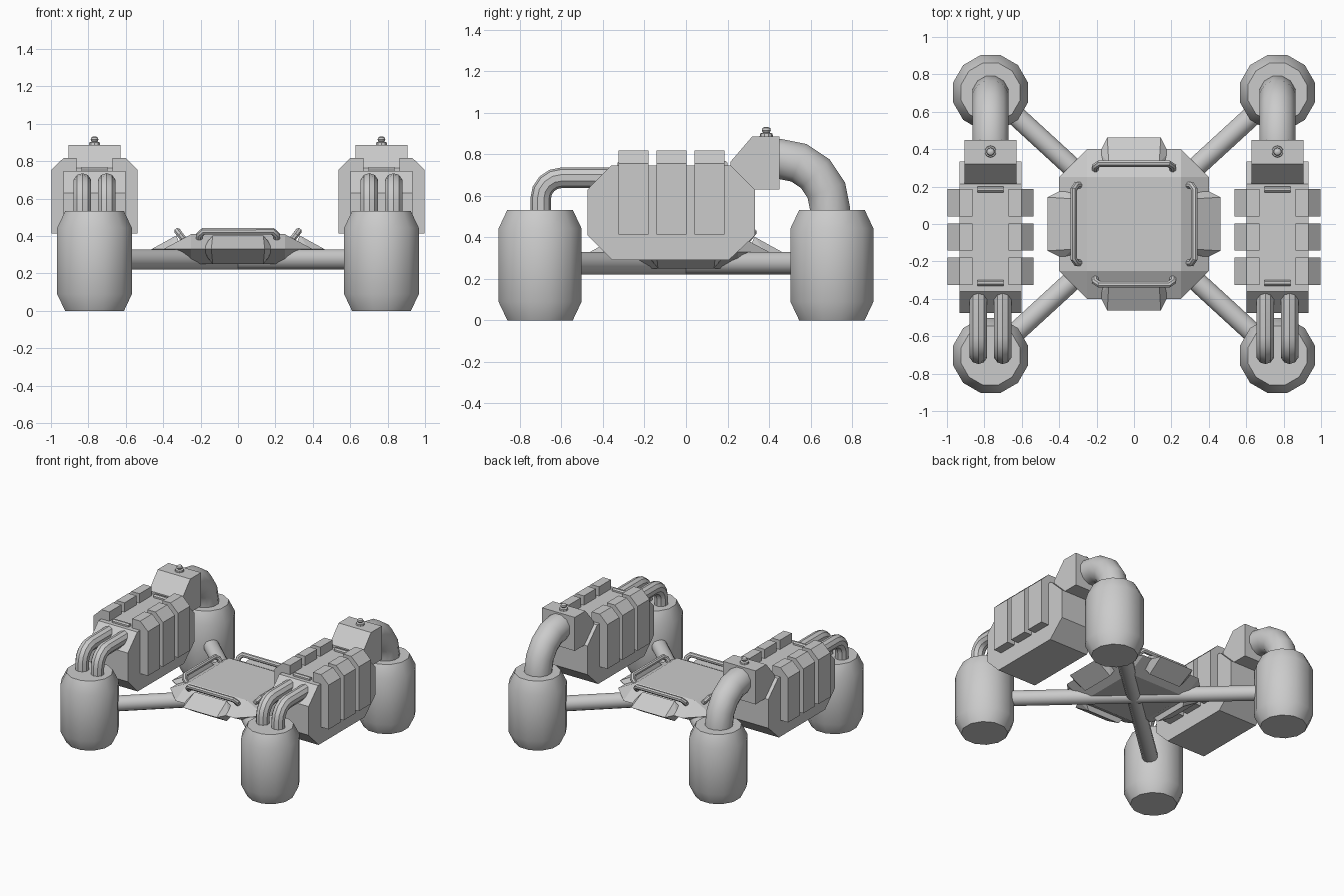
import bpy, bmesh
from math import pi, sin, cos, radians
from mathutils import Vector, Matrix

if "Cube" in bpy.data.objects:
    bpy.data.objects.remove(bpy.data.objects["Cube"])


def finish(name, bm, smooth=False):
    bmesh.ops.recalc_face_normals(bm, faces=bm.faces)
    me = bpy.data.meshes.new(name)
    bm.to_mesh(me)
    bm.free()
    if smooth:
        me.polygons.foreach_set("use_smooth", [True] * len(me.polygons))
        me.set_sharp_from_angle(angle=radians(35))
    ob = bpy.data.objects.new(name, me)
    bpy.context.collection.objects.link(ob)
    return ob


def skin(bm, rings):
    """Join rings of points into a closed, capped solid."""
    vs = [[bm.verts.new(p) for p in r] for r in rings]
    n = len(vs[0])
    for a, b in zip(vs, vs[1:]):
        for i in range(n):
            j = (i + 1) % n
            bm.faces.new((a[i], a[j], b[j], b[i]))
    bm.faces.new(vs[0][::-1])
    bm.faces.new(vs[-1])


def prism(name, profile, axis, lo, hi):
    """Extrude a 2D profile along x (profile is y,z) or y (profile is x,z)."""
    bm = bmesh.new()
    place = (lambda t, p: (t, *p)) if axis == 'x' else (lambda t, p: (p[0], t, p[1]))
    skin(bm, [[place(t, p) for p in profile] for t in (lo, hi)])
    return finish(name, bm)


def lathe(name, profile, x, y, sides):
    bm = bmesh.new()
    skin(bm, [[(x + r * cos(2 * pi * (i + .5) / sides), y + r * sin(2 * pi * (i + .5) / sides), z)
               for i in range(sides)] for r, z in profile])
    return finish(name, bm, True)


def tube(name, path, r, sides=12):
    """Sweep a round section along a planar path with mitred joints."""
    pts = [Vector(p) for p in path]
    dirs = [(b - a).normalized() for a, b in zip(pts, pts[1:])]
    side = Vector((0, 0, 1)).cross(dirs[0])
    for d in dirs[1:]:
        c = dirs[0].cross(d)
        if c.length > .01:
            side = c
            break
    side.normalize()
    rings = []
    for i, p in enumerate(pts):
        a, b = dirs[max(i - 1, 0)], dirs[min(i, len(dirs) - 1)]
        t = (a + b).normalized()
        up = t.cross(side) / max(t.dot(a), .5)
        rings.append([p + r * (side * cos(2 * pi * (k + .5) / sides) + up * sin(2 * pi * (k + .5) / sides))
                      for k in range(sides)])
    bm = bmesh.new()
    skin(bm, rings)
    return finish(name, bm, True)


def elbow(x, cy, cz, r, steps, s):
    """Quarter bend from horizontal to vertical, heading along s*y."""
    return [(x, cy + s * r * sin(pi / 2 * i / steps), cz + r * cos(pi / 2 * i / steps))
            for i in range(steps + 1)]


def hull(name, pts, matrix=None):
    bm = bmesh.new()
    for p in pts:
        bm.verts.new(p)
    bmesh.ops.convex_hull(bm, input=bm.verts)
    bmesh.ops.dissolve_limit(bm, angle_limit=.01, verts=bm.verts, edges=bm.edges)
    if matrix:
        bm.transform(matrix)
    return finish(name, bm)


X, Y = .767, .703
for sx, tag in ((-1, "left"), (1, "right")):
    cx = sx * X
    # corner canisters
    for sy, end in ((-1, "front"), (1, "back")):
        lathe(f"canister_{end}_{tag}", [(.163, 0), (.207, .09), (.207, .443), (.163, .533)],
              cx, sy * Y, 12)

    # side pod: chamfered block
    prism(f"pod_{tag}", [(-.475, .41), (-.355, .29), (.205, .29), (.333, .41),
                         (.333, .63), (.215, .747), (-.36, .747), (-.475, .63)],
          'x', cx - .165, cx + .165)

    # three ribs on each side of the pod
    for i in range(3):
        y0 = -.325 + i * .183
        for s in (-1, 1):
            prof = [(.15, .415), (.23, .415), (.23, .755), (.165, .818), (.097, .818),
                    (.097, .72), (.15, .72)]
            prism(f"pod_rib_{tag}_{i}_{'a' if s < 0 else 'b'}",
                  [(cx + s * u, z) for u, z in prof], 'y', y0, y0 + .145)

    # small bars on top of the pod
    for i, y in enumerate((-.315, .185)):
        tube(f"pod_bar_{tag}_{i}", [(cx - .07, y, .753), (cx + .07, y, .753)], .017, 8)

    # raised head with knob
    prism(f"pod_head_{tag}", [(.215, .63), (.45, .63), (.45, .887), (.32, .887), (.215, .765)],
          'x', cx - .138, cx + .138)
    lathe(f"knob_{tag}", [(.033, .88), (.03, .9), (.016, .905), (.022, .915), (.019, .926), (.009, .932)],
          cx, .387, 10)

    # large rear pipe and twin front pipes
    tube(f"rear_pipe_{tag}", [(cx, .42, .778)] + elbow(cx, .45, .533, .245, 4, 1)
         + [(cx, .695, .50)], .099, 12)
    for s in (-1, 1):
        px = cx + s * .065
        tube(f"front_pipe_{tag}_{'a' if s < 0 else 'b'}",
             [(px, -.34, .687)] + elbow(px, -.60, .587, .1, 4, -1) + [(px, -.70, .50)], .049, 10)

    # diagonal arm
    tube(f"arm_{tag}", [(sx * -X, -Y, .275), (cx, Y, .275)], .056, 12)

# central body: square top and bottom with an octagonal waist
body = [(a * .25, b * .25, z) for a in (-1, 1) for b in (-1, 1) for z in (.25, .41)]
for a in (-1, 1):
    for b in (-1, 1):
        body += [(a * .40, b * .25, .33), (a * .25, b * .40, .33)]
hull("central_body", body)

# wedge panel and grab handle on each of the four sides
for k, side in enumerate(("front", "right", "back", "left")):
    m = Matrix.Rotation(k * pi / 2, 4, 'Z')
    wedge = []
    for s in (-1, 1):
        wedge += [(s * .143, -.462, .33), (s * .185, -.38, .33), (s * .2, -.30, .33),
                  (s * .135, -.33, .403), (s * .135, -.33, .25)]
    hull(f"wedge_panel_{side}", wedge, m)
    path = [(-.207, -.28, .37), (-.207, -.308, .405), (-.185, -.323, .425),
            (.185, -.323, .425), (.207, -.308, .405), (.207, -.28, .37)]
    tube(f"handle_{side}", [m @ Vector(p) for p in path], .018, 8)
